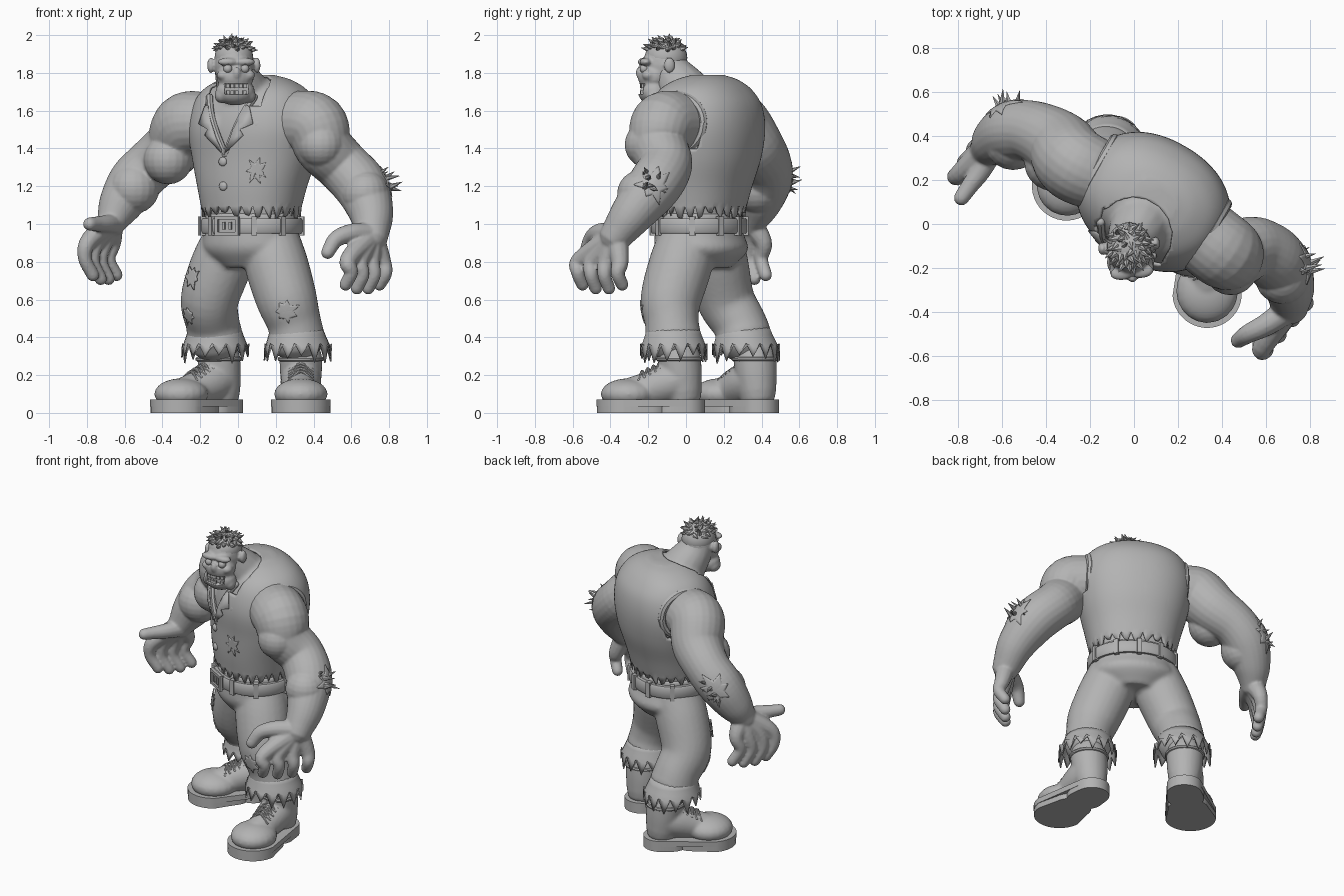
import bpy, bmesh, math, random
from mathutils import Vector, Matrix
from mathutils.bvhtree import BVHTree

random.seed(4)
cube = bpy.data.objects.get("Cube")
if cube:
    bpy.data.objects.remove(cube, do_unlink=True)

grey = bpy.data.materials.new("plain grey")
grey.use_nodes = True
grey.diffuse_color = (0.45, 0.45, 0.45, 1)
grey.node_tree.nodes["Principled BSDF"].inputs["Base Color"].default_value = (0.45, 0.45, 0.45, 1)

BODY = Matrix.Translation((0.07, 0.07, 0)) @ Matrix.Rotation(math.radians(-30), 4, "Z")
HEAD = Matrix.Translation((-0.02, -0.12, 1.8)) @ Matrix.Rotation(math.radians(6), 4, "Z")


def finish(name, bm, frame=None, voxel=0, thick=0):
    """Turn a bmesh into a smooth object, optionally blended or thickened."""
    if frame:
        bm.transform(frame)
    bmesh.ops.recalc_face_normals(bm, faces=bm.faces[:])
    me = bpy.data.meshes.new(name)
    bm.to_mesh(me)
    bm.free()
    me.materials.append(grey)
    me.shade_smooth()
    me.set_sharp_from_angle(angle=math.radians(40))
    ob = bpy.data.objects.new(name, me)
    bpy.context.collection.objects.link(ob)
    if voxel:
        mod = ob.modifiers.new("blend", "REMESH")
        mod.mode, mod.voxel_size, mod.use_smooth_shade = "VOXEL", voxel, True
        mod = ob.modifiers.new("soften", "SMOOTH")
        mod.factor, mod.iterations = 0.5, 3
    if thick:
        mod = ob.modifiers.new("thickness", "SOLIDIFY")
        mod.thickness, mod.offset = thick, 1
    return ob


def spline(pts, steps):
    p = [Vector(q) for q in pts]
    p = [p[0] * 2 - p[1]] + p + [p[-1] * 2 - p[-2]]
    out = []
    for a, b, c, d in zip(p, p[1:], p[2:], p[3:]):
        for i in range(steps):
            t = i / steps
            out.append(0.5 * (2 * b + (c - a) * t + (2 * a - 5 * b + 4 * c - d) * t**2
                              + (3 * b - a - 3 * c + d) * t**3))
    return out + [p[-2]]


def loft(bm, rings, start=True, end=True):
    vs = [[bm.verts.new(q) for q in r] for r in rings]
    n = len(vs[0])
    for a, b in zip(vs, vs[1:]):
        for i in range(n):
            j = (i + 1) % n
            bm.faces.new((a[i], a[j], b[j], b[i]))
    if start:
        bm.faces.new(vs[0][::-1])
    if end:
        bm.faces.new(vs[-1])


def tube(bm, pts, steps=5, segs=16):
    """Round-ended tube through (x, y, z, radius) points."""
    st = [(q.xyz, max(q.w, 0.003)) for q in spline(pts, steps)]
    d0, d1 = (st[1][0] - st[0][0]).normalized(), (st[-1][0] - st[-2][0]).normalized()
    dome = [math.radians(a) for a in (82, 55, 28)]
    head = [(st[0][0] - d0 * st[0][1] * math.sin(a), st[0][1] * math.cos(a)) for a in dome]
    tail = [(st[-1][0] + d1 * st[-1][1] * math.sin(a), st[-1][1] * math.cos(a)) for a in dome[::-1]]
    st = head + st + tail
    n, rings = d0.orthogonal(), []
    for i, (c, r) in enumerate(st):
        t = (st[min(i + 1, len(st) - 1)][0] - st[max(i - 1, 0)][0]).normalized()
        n = (n - t * n.dot(t)).normalized()
        b = t.cross(n)
        angles = [math.tau * k / segs for k in range(segs)]
        rings.append([c + (n * math.cos(a) + b * math.sin(a)) * r for a in angles])
    loft(bm, rings)


def ball(bm, c, r):
    r = Vector((r, r, r)) if isinstance(r, float) else Vector(r)
    bmesh.ops.create_uvsphere(bm, u_segments=20, v_segments=12, radius=1,
                              matrix=Matrix.Translation(c) @ Matrix.Diagonal(r).to_4x4())


def box(bm, c, size, angle=0):
    bmesh.ops.create_cube(bm, size=1, matrix=Matrix.Translation(c)
                          @ Matrix.Rotation(angle, 4, "Z") @ Matrix.Diagonal(size).to_4x4())


def spike(bm, base, way, length, radius):
    turn = Vector(way).to_track_quat("Z", "Y").to_matrix().to_4x4()
    bmesh.ops.create_cone(bm, cap_ends=True, segments=6, radius1=radius, radius2=0.001, depth=length,
                          matrix=Matrix.Translation(base) @ turn @ Matrix.Translation((0, 0, length / 2)))


def jitter(size):
    return Vector([random.uniform(-size, size) for _ in range(3)])


def ring(z, cy, rx, ry, n=64, power=2.2):
    e = lambda v: math.copysign(abs(v) ** (2 / power), v)
    return [Vector((rx * e(math.cos(math.tau * i / n)), cy + ry * e(math.sin(math.tau * i / n)), z))
            for i in range(n)]


# Torso: skin underneath, with neck and chest muscles
TORSO = [(1.07, 0, .25, .215), (1.2, .01, .28, .24), (1.35, .03, .32, .265), (1.5, .035, .345, .278),
         (1.62, .04, .325, .258), (1.7, .04, .275, .21), (1.75, .045, .19, .145), (1.775, .045, .1, .08)]
bm = bmesh.new()
loft(bm, [ring(z, cy, rx * .97, ry * .96) for z, cy, rx, ry in spline([(.98, 0, .25, .215)] + TORSO, 4)])
tube(bm, [(0, -.02, 1.6, .16), (0, -.09, 1.7, .14), (0, -.17, 1.8, .11), (0, -.2, 1.87, .095)])
for s in (-1, 1):
    ball(bm, (s * .12, -.12, 1.52), (.13, .12, .1))
finish("torso_and_neck", bm, BODY, voxel=.014)

# Vest: cut neckline and armholes, ragged hem
bm = bmesh.new()
loft(bm, [ring(*q, n=80) for q in spline(TORSO, 5)], start=False)
bmesh.ops.recalc_face_normals(bm, faces=bm.faces[:])
skin = BVHTree.FromBMesh(bm)
front = lambda x, z: skin.ray_cast(Vector((x, -1, z)), Vector((0, 1, 0)))[0]
bm.verts.ensure_lookup_table()
for i, v in enumerate(bm.verts[:80]):
    v.co.z += random.uniform(-.045, 0) if i % 3 else .03
V, NECK = Vector((-.02, 0, 1.36)), Vector((0, -.14, 0))
spokes = [Vector((math.cos(a), math.sin(a), 0)) for a in (math.pi * k / 8 for k in range(9))]
cuts = [(V, (1, 0, -.45)), (V, (-1, 0, -.45)), ((.3, 0, 0), (1, 0, 0)), ((-.3, 0, 0), (1, 0, 0)),
        ((0, 0, 1.4), (0, 0, 1))] + [(NECK + d * .17, d) for d in spokes]
for co, no in cuts:
    bmesh.ops.bisect_plane(bm, geom=bm.verts[:] + bm.edges[:] + bm.faces[:], plane_co=co, plane_no=no)
gone = []
for f in bm.faces:
    c = f.calc_center_median()
    collar = c.z > 1.62 and all((c - NECK).dot(d) < .17 for d in spokes)
    notch = c.y < -.1 and abs(c.x - V.x) < (c.z - V.z) * .45
    if collar or notch or (abs(c.x) > .3 and c.z > 1.4):
        gone.append(f)
bmesh.ops.delete(bm, geom=gone, context="FACES")
bmesh.ops.remove_doubles(bm, verts=bm.verts[:], dist=.003)
vest = finish("vest", bm, BODY, thick=.014)

# Armhole binding and lapels
bm = bmesh.new()
for s in (-1, 1):
    loop = [math.tau * k / 20 for k in range(21)]
    tube(bm, [(s * .295, .035 + .16 * math.cos(a), 1.535 + .145 * math.sin(a), .018) for a in loop], 2, 8)
    edge = [front(V.x + s * (.005 + t * .135), 1.37 + t * .3) for t in (0, .25, .5, .75, 1)]
    tube(bm, [(*q, .014) for q in edge], 4, 8)
    flap, inner = [[bm.verts.new(front(V.x + s * x, z) + Vector((0, -.02, 0))) for x, z in row] for row in
                   (((.015, 1.38), (.12, 1.47), (.1, 1.5), (.17, 1.53), (.14, 1.62)),
                    ((.01, 1.39), (.045, 1.46), (.06, 1.5), (.08, 1.54), (.12, 1.63)))]
    for i in range(4):
        bm.faces.new((flap[i], flap[i + 1], inner[i + 1], inner[i]))
finish("vest_trim", bm, BODY, thick=.006)

bm = bmesh.new()
for z in (1.33, 1.2):
    ball(bm, front(-.03, z) + Vector((0, -.016, 0)), (.024, .014, .024))
finish("vest_buttons", bm, BODY)

# Belt with loops and buckle
bm = bmesh.new()
loft(bm, [ring(z, 0, .25 + d, .215 + d, 64, 2.1) for z, d in
          ((.95, 0), (.95, .022), (.96, .028), (1.02, .028), (1.03, .022), (1.03, 0))])
for a in (-140, -115, -60, -25, 25, 60, 90, 120, 155, 205):
    t = math.radians(a)
    box(bm, (.273 * math.cos(t), .238 * math.sin(t), .99), (.03, .03, .1), t)
box(bm, (0, -.242, .99), (.12, .02, .09))
for s in (-1, 1):
    box(bm, (0, -.254, .99 + s * .042), (.14, .02, .018))
    box(bm, (s * .062, -.254, .99), (.018, .02, .1))
    box(bm, (s * .02, -.255, .99), (.014, .014, .04))
finish("belt", bm, BODY)

# Trousers blended into one, then flared ragged cuffs
LEGS = {"left": [(.17, .01, .92, .155), (.205, -.03, .78, .168), (.258, -.08, .6, .161), (.297, -.075, .48, .143),
                 (.31, -.068, .41, .148)],
        "right": [(-.025, .15, .92, .155), (-.09, .17, .78, .162), (-.15, .21, .6, .154), (-.135, .28, .48, .143),
                  (-.123, .305, .41, .148)]}
ANKLES = {"left": (.317, -.065), "right": (-.12, .318)}
bm = bmesh.new()
loft(bm, [ring(*q, power=2.1) for q in spline(
    [(1.06, 0, .25, .214), (.95, 0, .258, .222), (.86, .015, .265, .232), (.77, .01, .16, .16)], 4)])
bm.transform(BODY)
for path in LEGS.values():
    tube(bm, path, 5, 24)
trousers = finish("trousers", bm, voxel=.014)
for side, path in LEGS.items():
    bm = bmesh.new()
    knee, foot = Vector(path[-1][:2]), Vector(ANKLES[side])
    rows = []
    for k, (z, r) in enumerate(((.45, .13), (.41, .143), (.38, .154), (.35, .165))):
        c = knee.lerp(foot, k / 3)
        rows.append([q + Vector((*c, 0)) for q in ring(z, 0, r, r, 30, 2)])
    rows.append([q + Vector((0, 0, random.uniform(-.09, -.045) if i % 2 else .015))
                 + (q.xy - foot).to_3d() * .05 for i, q in enumerate(rows[-1])])
    loft(bm, rows, start=False, end=False)
    finish(side + "_trouser_cuff", bm, thick=.008)


# Torn patches laid over cloth and skin
def tear(name, c, way, size, target):
    bm = bmesh.new()
    rim = [bm.verts.new((r * math.cos(t), r * math.sin(t), 0)) for t, r in
           ((math.tau * (k + random.uniform(-.3, .3)) / 14, size * (random.uniform(.75, 1.35) if k % 2 else .6))
            for k in range(14))]
    mid = bm.verts.new((0, 0, 0))
    for i in range(14):
        bm.faces.new((mid, rim[i], rim[(i + 1) % 14]))
    bmesh.ops.subdivide_edges(bm, edges=bm.edges[:], cuts=3, use_grid_fill=True)
    ob = finish(name, bm, Matrix.Translation(c) @ Vector(way).to_track_quat("Z", "Y").to_matrix().to_4x4())
    mod = ob.modifiers.new("lay", "SHRINKWRAP")
    mod.target, mod.wrap_mode, mod.offset = target, "ABOVE_SURFACE", .005
    mod = ob.modifiers.new("thickness", "SOLIDIFY")
    mod.thickness = .008


tear("left_knee_tear", (.25, -.26, .53), (0, -1, 0), .075, trousers)
tear("right_knee_tear", (-.29, .12, .5), (-1, -.6, 0), .065, trousers)
tear("right_thigh_tear", (-.25, .07, .72), (-1, -.8, 0), .06, trousers)
tear("chest_tear", (.09, -.27, 1.28), (-.2, -1, 0), .06, vest)


# Arms: limb, hand with four fingers and a thumb, torn skin and bone spikes at the elbow
def arm(side, path, extra, row, drop, thumb, elbow, way, out):
    bm = bmesh.new()
    tube(bm, path, 6, 24)
    for c, r in extra:
        ball(bm, c, r)
    wrist, a, b = Vector(path[-1]), Vector(row[0]), Vector(row[1])
    curl = Vector((*out, 0)) * .03
    for i in range(4):
        p = a.lerp(b, i / 3)
        end = drop + (.02 if i in (0, 3) else 0)
        mid = p + curl + Vector((0, 0, (end - p.z) * .5))
        tip = Vector((p.x, p.y, end)) - curl
        tube(bm, [(*wrist.xyz, .065), (*p, .047), (*mid, .037), (*tip, .034)], 5, 12)
    tube(bm, thumb, 5, 12)
    skin = finish(side + "_arm", bm, voxel=.008)
    elbow, way = Vector(elbow), Vector(way)
    tear(side + "_elbow_tear", elbow + way * .03, way, .1, skin)
    bm = bmesh.new()
    for k in range(9):
        spike(bm, elbow - way * .035 + jitter(.045), way + jitter(.6), .1, .022)
    finish(side + "_elbow_spikes", bm)


arm("left", [(.32, -.055, 1.535, .172), (.41, -.125, 1.52, .172), (.455, -.14, 1.41, .155), (.55, -.11, 1.31, .143),
             (.65, -.17, 1.2, .143), (.705, -.28, 1.06, .118), (.71, -.37, .94, .088)],
    [((.44, -.2, 1.42), .125), ((.675, -.24, 1.16), .125)], [(.585, -.56, .81), (.765, -.35, .8)], .66,
    [(.69, -.4, .95, .06), (.6, -.46, .95, .052), (.52, -.5, .92, .044), (.475, -.53, .85, .036)],
    (.775, -.18, 1.21), (.9, .3, .15), (.5, -.4))
arm("right", [(-.2, .235, 1.535, .168), (-.28, .28, 1.52, .172), (-.34, .36, 1.41, .158), (-.455, .42, 1.315, .14),
              (-.55, .42, 1.22, .138), (-.625, .38, 1.1, .115), (-.67, .34, 1.01, .08)],
    [((-.37, .28, 1.34), .13), ((-.55, .38, 1.19), .135)], [(-.79, .23, .91), (-.665, .41, .9)], .71,
    [(-.66, .32, 1.0, .058), (-.7, .24, 1.0, .048), (-.75, .17, 1.0, .04), (-.785, .12, 1.0, .036)],
    (-.585, .52, 1.24), (-.45, .85, .1), (-.7, -.4))

# Head with carved eye sockets and mouth
bm = bmesh.new()
ball(bm, (0, .01, .04), (.105, .12, .135))
ball(bm, (0, -.05, -.02), (.1, .085, .08))
ball(bm, (0, -.05, -.1), (.105, .085, .072))
ball(bm, (0, -.13, 0), (.02, .016, .032))
for s in (-1, 1):
    ball(bm, (s * .045, -.1, .058), (.055, .032, .022))
    ball(bm, (s * .068, -.085, -.012), (.034, .036, .028))
    ball(bm, (s * .122, .02, .04), (.02, .03, .042))
    ball(bm, (s * .075, -.05, -.12), (.034, .05, .04))
head = finish("head", bm, HEAD, voxel=.008)
bm = bmesh.new()
box(bm, (0, -.14, -.085), (.125, .09, .055))
for s in (-1, 1):
    ball(bm, (s * .045, -.14, .022), .03)
cutter = finish("head_cutter", bm, HEAD)
cutter.hide_render = True
mod = head.modifiers.new("carve", "BOOLEAN")
mod.object, mod.operation = cutter, "DIFFERENCE"
graph = bpy.context.evaluated_depsgraph_get()
head.data = bpy.data.meshes.new_from_object(head.evaluated_get(graph))
head.modifiers.clear()
bpy.data.objects.remove(cutter, do_unlink=True)

bm = bmesh.new()
for s in (-1, 1):
    ball(bm, (s * .045, -.106, .022), .024)
finish("eyes", bm, HEAD)
bm = bmesh.new()
for i in (-2, -1, 0, 1, 2):
    box(bm, (i * .023, -.114 + .003 * i * i, -.066), (.019, .016, .026))
    if i != 1:
        box(bm, (i * .022, -.114 + .003 * i * i, -.105), (.018, .016, .022))
finish("teeth", bm, HEAD)

# Hair: low ragged tufts on the crown
bm = bmesh.new()
ball(bm, (0, .015, .08), (.103, .113, .1))
for k in range(46):
    a, up = k * 2.4, .45 + .55 * (k / 46)
    flat = math.sqrt(1 - up * up)
    n = Vector((math.cos(a) * flat, math.sin(a) * flat, up))
    root = Vector((n.x * .096, .015 + n.y * .106, .08 + n.z * .094))
    spike(bm, root, Vector((n.x, n.y - .3, n.z * .25)) + jitter(.35), .042, .016)
finish("hair", bm, HEAD)


# Boots: upper, sole with heel, collar and laces
def outline(y0, r0, y1, r1, z, n=40):
    return [Vector((r * math.cos(a), y + r * math.sin(a), z)) for a, y, r in
            ((t, y0, r0) if math.sin(t) > 0 else (t, y1, r1) for t in
             (math.tau * (k + .5) / n for k in range(n)))]


for side, spot, turn in (("left", (.333, -.005, 0), 0), ("right", (-.08, .385, 0), -47)):
    M = Matrix.Translation(spot) @ Matrix.Rotation(math.radians(turn), 4, "Z")
    bm = bmesh.new()
    tube(bm, [(0, -.03, .29, .114), (0, -.02, .2, .11), (0, -.01, .115, .1)], 4, 24)
    tube(bm, [(0, -.02, .18, .107), (0, -.1, .155, .107), (0, -.2, .125, .092), (0, -.28, .11, .08)], 4, 24)
    ball(bm, (0, -.3, .1), (.142, .147, .083))
    finish(side + "_boot", bm, M, voxel=.011)
    bm = bmesh.new()
    for shape, lo, hi in (((0, .107, -.31, .158), .035, .07), ((0, .107, -.06, .115), 0, .04),
                          ((-.2, .125, -.31, .156), 0, .04)):
        loft(bm, [outline(*shape, lo), outline(*shape, hi)])
    finish(side + "_sole", bm, M)
    bm = bmesh.new()
    tube(bm, [(.112 * math.cos(t), -.03 + .112 * math.sin(t), .285, .012)
              for t in (math.tau * k / 16 for k in range(17))], 2, 8)
    for k in range(4):
        y, z = -.125 - k * .03, .262 - k * .014
        for s in (-1, 1):
            tube(bm, [(-s * .06, y, z - .03, .008), (0, y - .012, z, .008), (s * .06, y - .03, z - .045, .008)], 4, 8)
    finish(side + "_boot_laces", bm, M)
